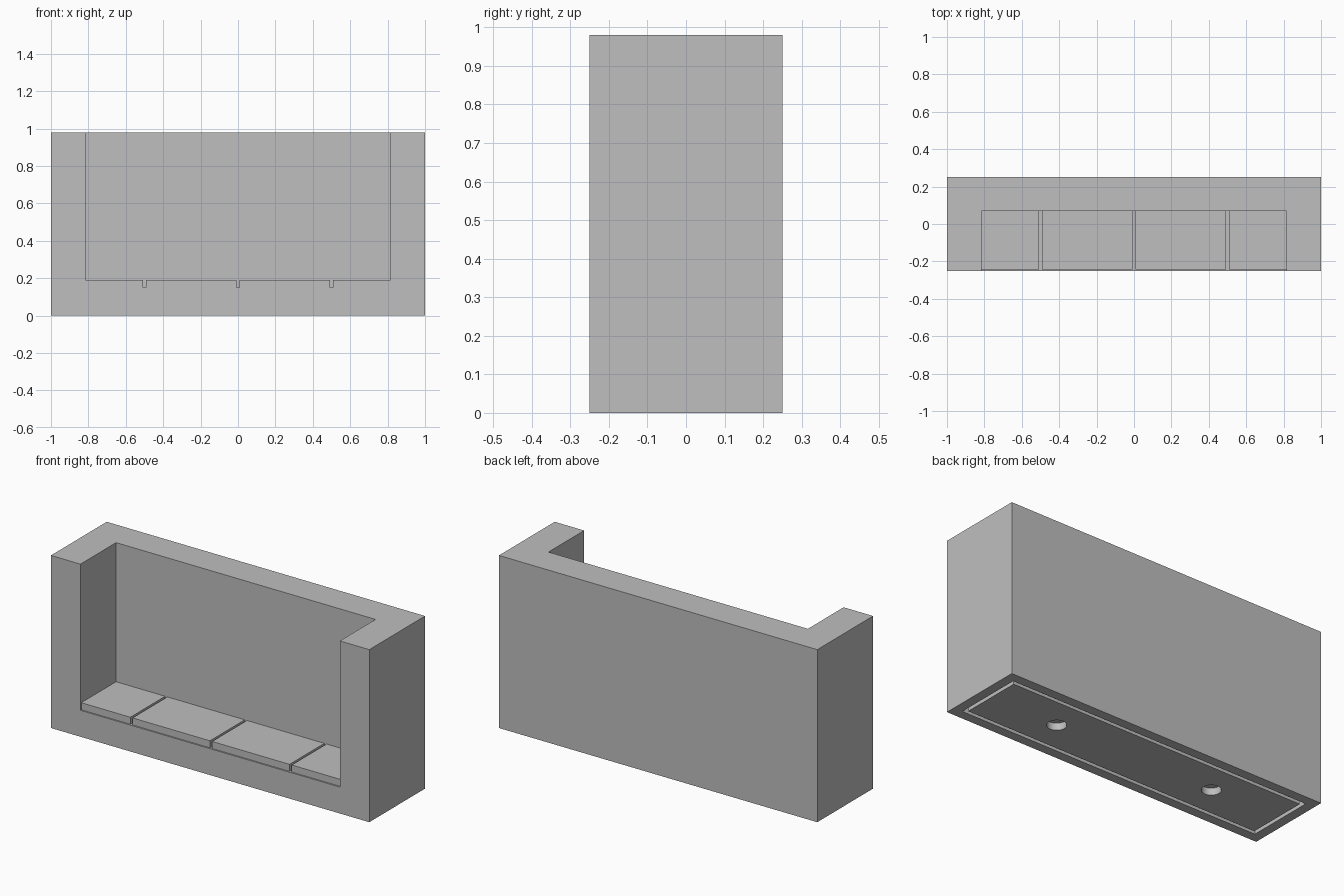
import bpy

if "Cube" in bpy.data.objects:
    bpy.data.objects.remove(bpy.data.objects["Cube"], do_unlink=True)

grey = bpy.data.materials.new("plain grey")
grey.use_nodes = True
colour = (0.52, 0.52, 0.52, 1)
grey.diffuse_color = colour
grey.node_tree.nodes["Principled BSDF"].inputs["Base Color"].default_value = colour


def box(name, x, y, z):
    """Box spanning the given (low, high) ranges."""
    bpy.ops.mesh.primitive_cube_add(size=1)
    ob = bpy.context.object
    ob.name = name
    ob.location = [(a + b) / 2 for a, b in (x, y, z)]
    ob.scale = [b - a for a, b in (x, y, z)]
    bpy.ops.object.transform_apply(location=True, rotation=False, scale=True)
    ob.data.materials.append(grey)
    return ob


def cut(target, cutter):
    """Subtract the cutter and discard it."""
    cutter.hide_render = True
    mod = target.modifiers.new("cut", "BOOLEAN")
    mod.operation = "DIFFERENCE"
    mod.solver = "EXACT"
    mod.object = cutter
    bpy.context.view_layer.objects.active = target
    bpy.ops.object.modifier_apply(modifier=mod.name)
    bpy.data.objects.remove(cutter, do_unlink=True)


WIDTH, DEPTH, HEIGHT = 1.0, 0.25, 0.98   # half width, half depth, full height
NICHE, NICHE_BACK, LEDGE = 0.815, 0.07, 0.15
RECESS = 0.04

# Solid body with an open niche and a shallow recess underneath
body = box("body", (-WIDTH, WIDTH), (-DEPTH, DEPTH), (0, HEIGHT))
cut(body, box("niche_cutter", (-NICHE, NICHE), (-DEPTH - 0.2, NICHE_BACK),
              (LEDGE, HEIGHT + 0.2)))
rim = 0.054
cut(body, box("recess_cutter", (rim - WIDTH, WIDTH - rim),
              (rim - DEPTH, DEPTH - rim), (-0.1, RECESS)))

# Base panel set in the recess, leaving a groove round it, with two holes
inset = 0.075
panel = box("base_panel", (inset - WIDTH, WIDTH - inset),
            (inset - DEPTH, DEPTH - inset), (0, RECESS))
for x in (-0.5, 0.5):
    bpy.ops.mesh.primitive_cylinder_add(vertices=32, radius=0.05, depth=0.3,
                                        location=(x, 0, 0))
    hole = bpy.context.object
    hole.data.materials.append(grey)
    cut(panel, hole)
bpy.ops.object.select_all(action="DESELECT")
panel.select_set(True)
bpy.context.view_layer.objects.active = panel
bpy.ops.object.shade_smooth_by_angle()

# Seat slabs separated by narrow gaps
gap = 0.007
joints = [-NICHE - gap, -0.5, 0, 0.5, NICHE + gap]
for i, (left, right) in enumerate(zip(joints, joints[1:])):
    box(f"floor_slab_{i + 1}", (left + gap, right - gap),
        (-0.242, NICHE_BACK), (LEDGE, 0.19))
